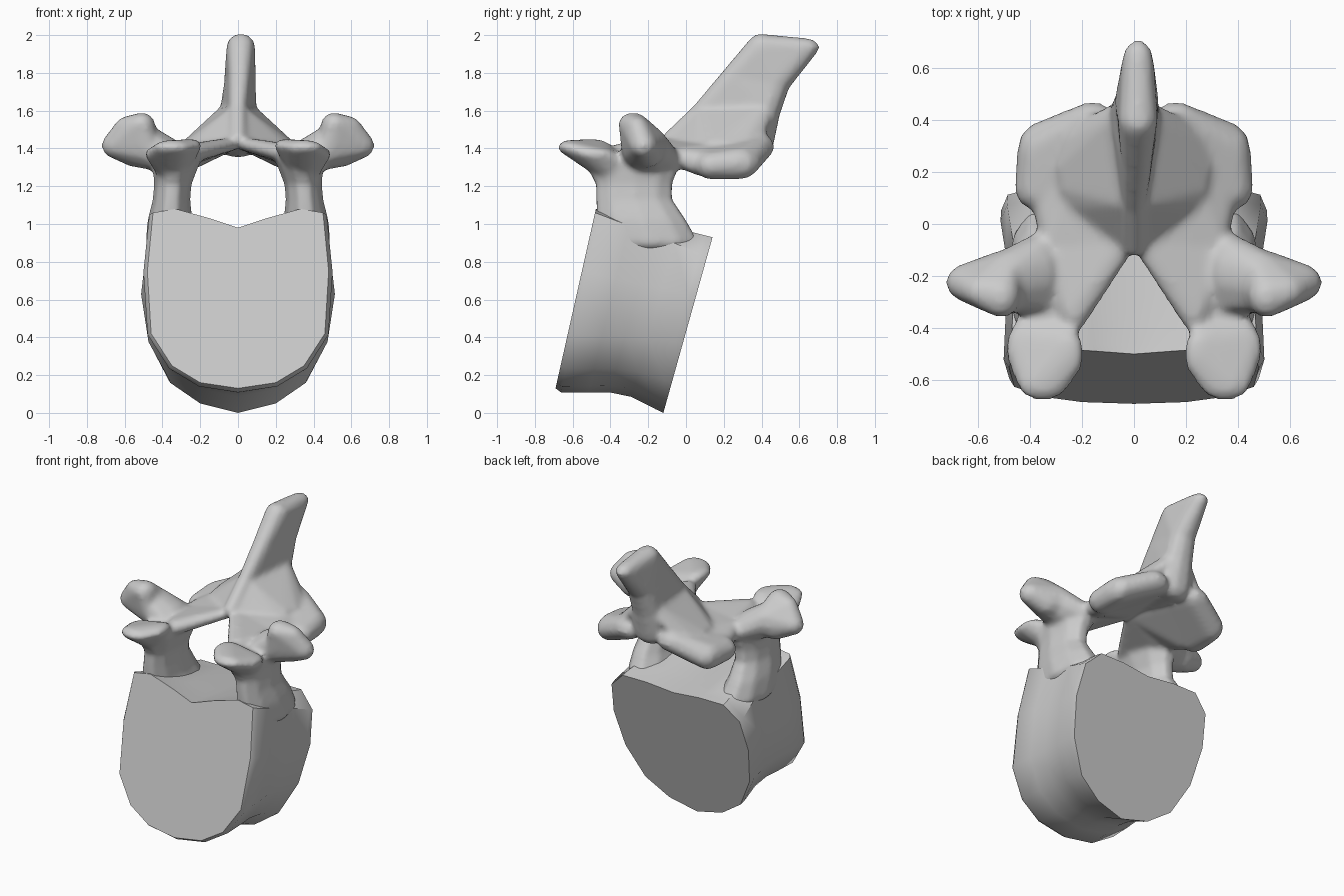
import bpy, bmesh, math

if "Cube" in bpy.data.objects:
    bpy.data.objects.remove(bpy.data.objects["Cube"])


def finish(bm, name):
    bmesh.ops.recalc_face_normals(bm, faces=bm.faces)
    me = bpy.data.meshes.new(name)
    bm.to_mesh(me)
    bm.free()
    ob = bpy.data.objects.new(name, me)
    bpy.context.collection.objects.link(ob)
    bpy.ops.object.select_all(action='DESELECT')
    bpy.context.view_layer.objects.active = ob
    ob.select_set(True)
    return ob


def hull(bm, blobs, side=1):
    """Convex skin around ellipsoids given as (x, y, z, rx, ry, rz)."""
    verts = []
    for x, y, z, rx, ry, rz in blobs:
        for i in range(7):
            a = math.pi * i / 6
            n = 1 if i in (0, 6) else 10
            for j in range(n):
                t = math.tau * j / n
                verts.append(bm.verts.new((side * (x + rx * math.sin(a) * math.cos(t)),
                                           y + ry * math.sin(a) * math.sin(t),
                                           z + rz * math.cos(a))))
    res = bmesh.ops.convex_hull(bm, input=verts)
    junk = {v for v in res['geom_interior'] + res['geom_unused']
            if isinstance(v, bmesh.types.BMVert)}
    bmesh.ops.delete(bm, geom=list(junk), context='VERTS')


def chain(bm, groups, side=1):
    for a, b in zip(groups, groups[1:]):
        hull(bm, a + b, side)


# Vertebral body: half outlines (x, z) at the front and back end plates
front = [(0, .98), (.15, 1.03), (.33, 1.08), (.45, 1.06), (.48, .75),
         (.46, .42), (.35, .25), (.2, .16), (0, .13)]
back = [(0, .91), (.2, .93), (.38, .93), (.485, .83), (.51, .62),
        (.47, .37), (.36, .16), (.2, .05), (0, 0)]
# Each ring: position front to back, width scale, lift of the underside
stations = [(0, 1, 0), (.05, 1.04, -.02), (.3, 1.01, .02), (.5, .98, .05),
            (.7, .98, .05), (.93, 1.01, .01), (1, 1, 0)]
bm = bmesh.new()
rings = []
for t, w, lift in stations:
    half = []
    for (xf, zf), (xb, zb) in zip(front, back):
        x = (xf + (xb - xf) * t) * w
        z = zf + (zb - zf) * t
        yf, yb = -.72 + .225 * z, -.12 + .28 * z
        low = max(0, 1 - z / .5)
        half.append((x, yf + (yb - yf) * t, z + lift * low))
    loop = half + [(-x, y, z) for x, y, z in half[-2:0:-1]]
    rings.append([bm.verts.new(p) for p in loop])
n = len(rings[0])
for r, s in zip(rings, rings[1:]):
    for i in range(n):
        bm.faces.new((r[i], r[(i + 1) % n], s[(i + 1) % n], s[i]))
bm.faces.new(rings[0])
bm.faces.new(rings[-1])
finish(bm, "vertebral_body")
bpy.ops.object.shade_smooth_by_angle(angle=math.radians(40))

# Neural arch with all its processes
bm = bmesh.new()
for s in (1, -1):
    # Pedicle, flaring into the body and up into the arch
    chain(bm, [[(.345, -.19, .9, .145, .27, .06)],
               [(.36, -.235, 1.02, .12, .245, .05)],
               [(.352, -.275, 1.13, .1, .21, .05)],
               [(.345, -.275, 1.21, .1, .21, .05)],
               [(.325, -.285, 1.34, .13, .27, .05)]], s)
    # Superior articular process
    hull(bm, [(.25, -.5, 1.415, .06, .1, .035), (.435, -.48, 1.37, .06, .1, .035),
              (.35, -.615, 1.405, .1, .065, .04), (.35, -.4, 1.3, .1, .12, .06)], s)
    # Transverse process
    root = [(.36, -.19, 1.35, .09, .16, .1)]
    neck = [(.48, -.22, 1.41, .07, .13, .12)]
    tip = [(.51, -.28, 1.535, .07, .08, .055), (.655, -.225, 1.415, .07, .07, .065),
           (.59, -.26, 1.52, .06, .06, .05), (.55, -.2, 1.38, .07, .08, .08)]
    chain(bm, [root, neck, tip], s)
    # Front part of lamina
    hull(bm, [(.03, -.05, 1.425, .04, .08, .035), (.23, -.32, 1.38, .06, .1, .05),
              (.34, -.1, 1.34, .06, .1, .06)], s)
    # Rear part of lamina
    hull(bm, [(.04, -.02, 1.425, .05, .1, .035), (.3, -.06, 1.36, .06, .08, .05),
              (.33, .1, 1.32, .07, .09, .07), (.14, .38, 1.41, .08, .08, .06)], s)
    # Inferior articular process
    hull(bm, [(.37, .28, 1.32, .08, .11, .085), (.37, .13, 1.31, .09, .08, .075),
              (.16, .39, 1.41, .1, .08, .07), (.05, .1, 1.43, .05, .08, .04)], s)
    # Flare joining lamina and spinous process
    hull(bm, [(.02, .1, 1.58, .05, .06, .04), (.02, .4, 1.6, .08, .08, .05),
              (.22, .22, 1.42, .08, .18, .04), (.03, -.04, 1.44, .04, .07, .03)], s)
# Spinous process
chain(bm, [[(0, -.06, 1.46, .05, .07, .03), (0, .39, 1.44, .12, .08, .09)],
           [(0, .09, 1.6, .05, .06, .05), (0, .42, 1.58, .1, .08, .06)],
           [(.01, .25, 1.79, .06, .06, .05), (.01, .475, 1.74, .085, .08, .05)],
           [(.015, .395, 1.945, .075, .07, .063), (.015, .63, 1.935, .06, .08, .05)]])
finish(bm, "neural_arch")
arch = bpy.context.object
rm = arch.modifiers.new("Fuse", 'REMESH')
rm.mode = 'VOXEL'
rm.voxel_size = .016
rm.use_smooth_shade = True
sm = arch.modifiers.new("Soften", 'SMOOTH')
sm.factor = .5
sm.iterations = 6
for m in ("Fuse", "Soften"):
    bpy.ops.object.modifier_apply(modifier=m)
bpy.ops.object.shade_smooth()
